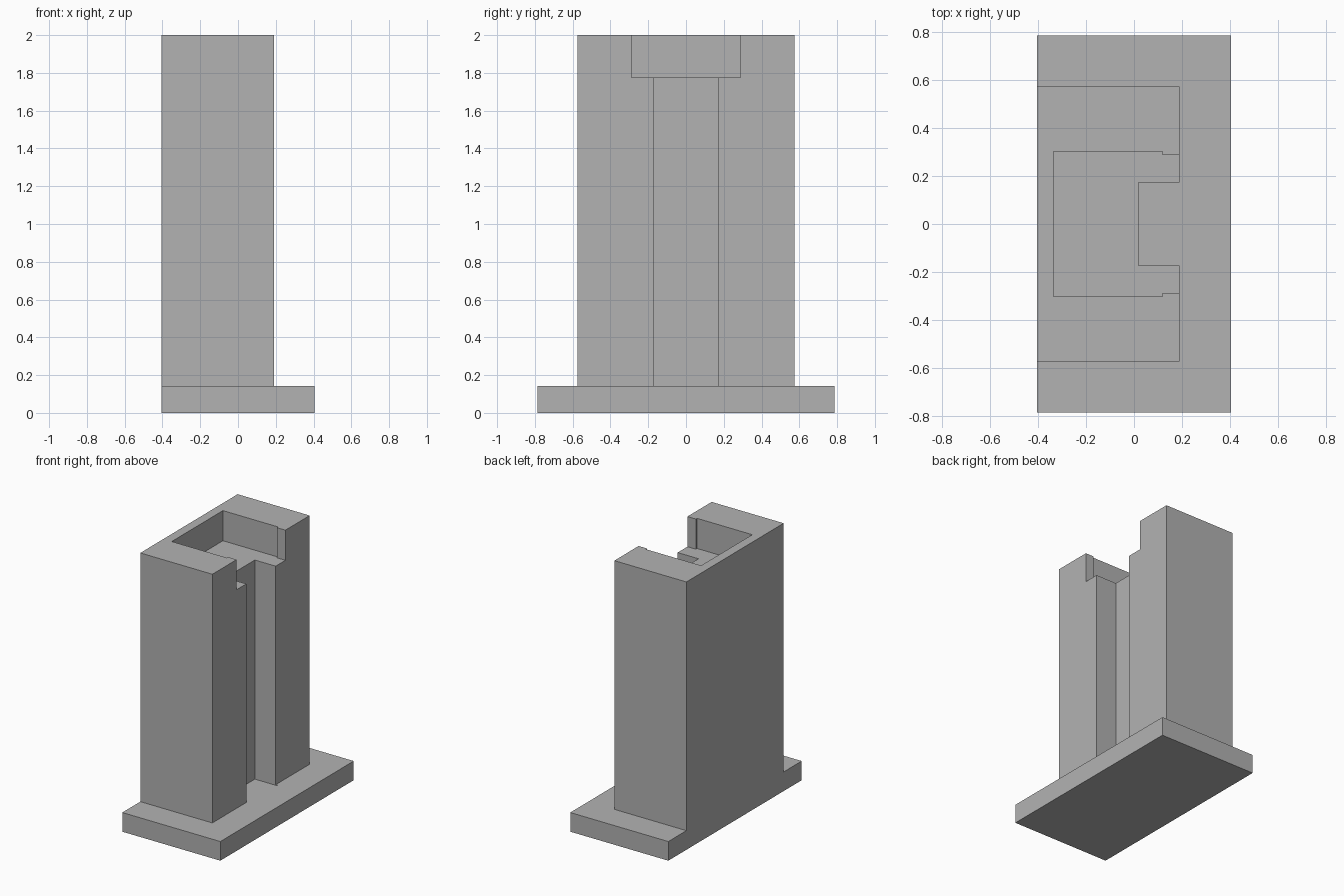
import bpy

cube = bpy.data.objects.get("Cube")
if cube:
    bpy.data.objects.remove(cube, do_unlink=True)

grey = bpy.data.materials.new("plain_grey")
grey.use_nodes = True
colour = (0.448, 0.448, 0.448, 1)
grey.diffuse_color = colour
grey.node_tree.nodes["Principled BSDF"].inputs["Base Color"].default_value = colour


def block(name, x, y, z):
    """Box spanning the given (low, high) ranges."""
    spans = (x, y, z)
    bpy.ops.mesh.primitive_cube_add(size=1, location=[(a + b) / 2 for a, b in spans])
    obj = bpy.context.object
    obj.name = name
    obj.scale = [b - a for a, b in spans]
    bpy.ops.object.transform_apply(location=True, rotation=False, scale=True)
    obj.data.materials.append(grey)
    return obj


def combine(target, other, operation):
    """Apply a boolean to the target and discard the helper block."""
    other.hide_render = True
    bpy.context.view_layer.objects.active = target
    mod = target.modifiers.new(operation.lower(), 'BOOLEAN')
    mod.operation = operation
    mod.solver = 'EXACT'
    mod.object = other
    bpy.ops.object.modifier_apply(modifier=mod.name)
    bpy.data.objects.remove(other, do_unlink=True)


BACK, FACE = -0.405, 0.19      # tower rear and open side
FLOOR, ABOVE = 1.775, 2.1      # pocket floor, clearance over the top

# Foot plate and upright body, fused into one solid
housing = block("housing", (BACK, 0.405), (-0.787, 0.787), (0, 0.143))
tower = block("tower", (BACK, FACE), (-0.574, 0.574), (0.05, 2))
combine(housing, tower, 'UNION')

# Pocket sunk in the top
pocket = block("pocket_cutter", (-0.336, 0.12), (-0.302, 0.302), (FLOOR, ABOVE))
combine(housing, pocket, 'DIFFERENCE')

# Slightly narrower opening through the side wall
opening = block("opening_cutter", (0.05, 0.3), (-0.288, 0.288), (FLOOR, ABOVE))
combine(housing, opening, 'DIFFERENCE')

# Tall channel down the side, just grazing the foot plate
channel = block("channel_cutter", (0.018, 0.208), (-0.173, 0.173), (0.139, 1.9))
combine(housing, channel, 'DIFFERENCE')
